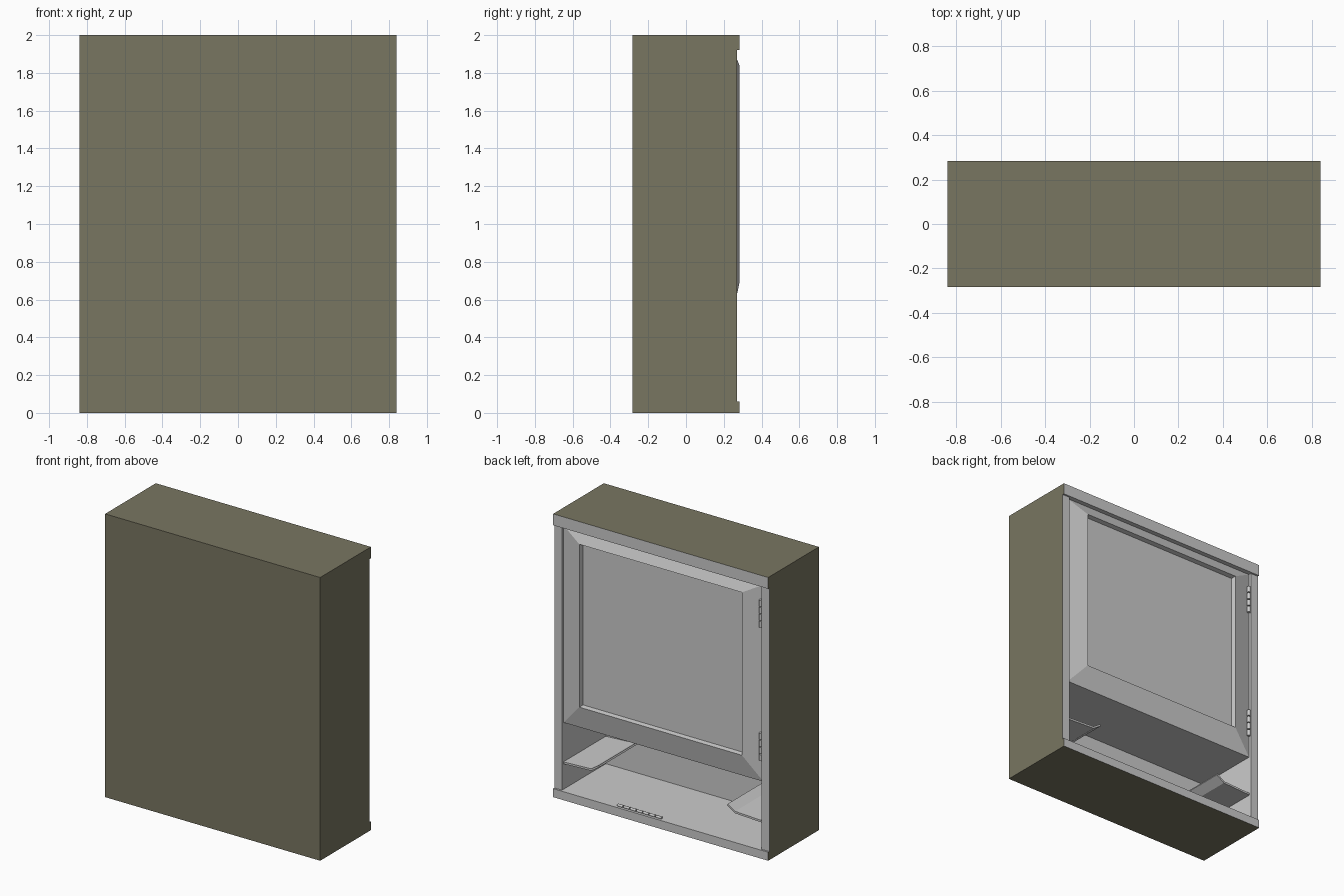
import bpy, bmesh, math
from mathutils import Matrix

if "Cube" in bpy.data.objects:
    bpy.data.objects.remove(bpy.data.objects["Cube"])


def material(name, rgb):
    m = bpy.data.materials.new(name)
    m.diffuse_color = (*rgb, 1)
    m.use_nodes = True
    m.node_tree.nodes["Principled BSDF"].inputs["Base Color"].default_value = m.diffuse_color
    return m


OLIVE = material("olive_paint", (0.19, 0.18, 0.12))
GREY = material("bare_metal", (0.8, 0.8, 0.8))


def finish(bm, name, mats=(), recalc=False):
    if recalc:
        bmesh.ops.recalc_face_normals(bm, faces=bm.faces)
    me = bpy.data.meshes.new(name)
    bm.to_mesh(me)
    bm.free()
    for m in mats:
        me.materials.append(m)
    ob = bpy.data.objects.new(name, me)
    bpy.context.collection.objects.link(ob)
    return ob


def box(bm, x0, x1, y0, y1, z0, z1):
    mat = Matrix.Translation(((x0 + x1) / 2, (y0 + y1) / 2, (z0 + z1) / 2))
    mat = mat @ Matrix.Diagonal((x1 - x0, y1 - y0, z1 - z0, 1))
    bmesh.ops.create_cube(bm, size=1, matrix=mat)


def rings(name, specs, cap):
    """Join rectangular rings (half width, z0, z1, y), facing +y."""
    bm = bmesh.new()
    loops = [[bm.verts.new(p) for p in
              ((w, y, z0), (-w, y, z0), (-w, y, z1), (w, y, z1))]
             for w, z0, z1, y in specs]
    for a, b in zip(loops, loops[1:]):
        for i in range(4):
            j = (i + 1) % 4
            bm.faces.new((a[i], a[j], b[j], b[i]))
    if cap:
        bm.faces.new(loops[-1])
    return finish(bm, name)


# Outer casing, open toward the working side (+y)
bm = bmesh.new()
box(bm, -0.84, 0.84, -0.283, 0.27, 0, 2)
bmesh.ops.delete(bm, geom=[f for f in bm.faces if f.normal.y > 0.5],
                 context='FACES_ONLY')
finish(bm, "outer_casing", [OLIVE])

# Top and bottom rims: painted outside, bare on the working side
for name, z0, z1 in (("top_rim", 1.92, 2), ("bottom_rim", 0, 0.06)):
    bm = bmesh.new()
    box(bm, -0.84, 0.84, 0.27, 0.283, z0, z1)
    bm.normal_update()
    out = 1 if z1 == 2 else -1
    for f in bm.faces:
        painted = abs(f.normal.x) > 0.5 or f.normal.z * out > 0.5
        f.material_index = 1 if painted else 0
    finish(bm, name, [GREY, OLIVE])

# Surrounding frame
rings("frame", [(0.84, 0, 2, 0.27), (0.78, 0.06, 1.92, 0.27),
                (0.78, 0.06, 1.92, 0.25)], False)

# Door: border sloping out to a recessed pane
rings("door", [(0.78, 0.53, 1.92, 0.25), (0.635, 0.69, 1.84, 0.283),
               (0.63, 0.695, 1.835, 0.25)], True)

# Deep lower compartment
rings("lower_compartment", [(0.78, 0.06, 0.53, 0.25),
                            (0.78, 0.06, 0.53, -0.22)], True)

# Side ledges with a turned-up lip, mirrored
profile = [(0.78, 0.24), (0.56, 0.25), (0.50, 0.29), (0.505, 0.302),
           (0.562, 0.264), (0.78, 0.254)]
for side, label in ((1, "left"), (-1, "right")):
    bm = bmesh.new()
    face = bm.faces.new([bm.verts.new((side * x, -0.22, z)) for x, z in profile])
    ext = bmesh.ops.extrude_face_region(bm, geom=[face])
    bmesh.ops.translate(bm, vec=(0, 0.475, 0),
                        verts=[v for v in ext["geom"] if isinstance(v, bmesh.types.BMVert)])
    finish(bm, label + "_ledge", recalc=True)


def knuckles(name, centre, axis, count, pitch, radius):
    """Row of short cylinders along x or z."""
    bm = bmesh.new()
    rot = Matrix.Rotation(math.pi / 2, 4, 'Y') if axis == 0 else Matrix()
    for i in range(count):
        p = list(centre)
        p[axis] += (i - (count - 1) / 2) * pitch
        bmesh.ops.create_cone(bm, cap_ends=True, segments=12, radius1=radius,
                              radius2=radius, depth=pitch * 0.85,
                              matrix=Matrix.Translation(p) @ rot)
    ob = finish(bm, name)
    bpy.context.view_layer.objects.active = ob
    ob.select_set(True)
    bpy.ops.object.shade_smooth_by_angle(angle=math.radians(40))
    ob.select_set(False)


# Door hinges and the small row along the lower edge
knuckles("upper_hinge", (-0.768, 0.262, 1.72), 2, 4, 0.05, 0.012)
knuckles("lower_hinge", (-0.768, 0.262, 0.78), 2, 4, 0.05, 0.012)
knuckles("sill_hinge", (0.18, 0.258, 0.066), 0, 7, 0.05, 0.009)
